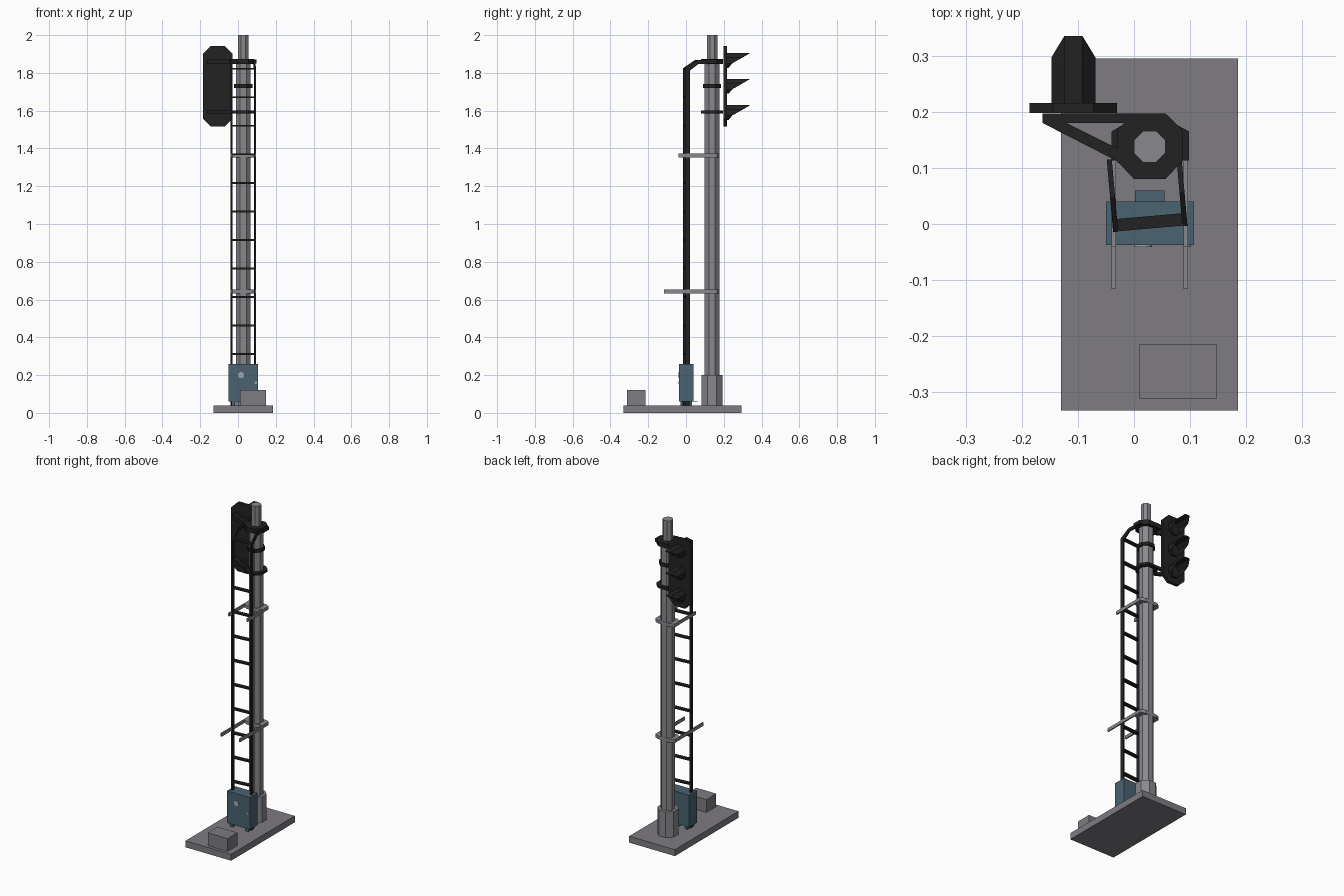
import bpy, bmesh, math
from mathutils import Vector, Matrix

if "Cube" in bpy.data.objects:
    bpy.data.objects.remove(bpy.data.objects["Cube"])


def material(name, rgb):
    m = bpy.data.materials.new(name)
    m.diffuse_color = (*rgb, 1)
    m.use_nodes = True
    m.node_tree.nodes["Principled BSDF"].inputs["Base Color"].default_value = m.diffuse_color
    return m


CONCRETE = material("concrete_grey", (0.21, 0.20, 0.22))
STEEL = material("steel_grey", (0.25, 0.25, 0.27))
BLACK = material("black", (0.016, 0.016, 0.016))
TEAL = material("cabinet_teal", (0.068, 0.125, 0.165))
PALE = material("pale_grey", (0.36, 0.40, 0.42))


def finish(name, bm, mat):
    bmesh.ops.recalc_face_normals(bm, faces=bm.faces)
    me = bpy.data.meshes.new(name)
    bm.to_mesh(me)
    bm.free()
    me.materials.append(mat)
    ob = bpy.data.objects.new(name, me)
    bpy.context.collection.objects.link(ob)
    return ob


def prism(name, pts, axis, lo, hi, mat):
    """Extrude a 2D outline along an axis (x: yz outline, y: xz, z: xy)."""
    put = {"x": lambda a, b, c: (c, a, b),
           "y": lambda a, b, c: (a, c, b),
           "z": lambda a, b, c: (a, b, c)}[axis]
    bm = bmesh.new()
    face = bm.faces.new([bm.verts.new(put(a, b, lo)) for a, b in pts])
    ext = bmesh.ops.extrude_face_region(bm, geom=[face])["geom"]
    move = Vector(put(0, 0, hi - lo))
    bmesh.ops.translate(bm, vec=move, verts=[v for v in ext if isinstance(v, bmesh.types.BMVert)])
    return finish(name, bm, mat)


def box(name, x0, x1, y0, y1, z0, z1, mat):
    return prism(name, [(x0, y0), (x1, y0), (x1, y1), (x0, y1)], "z", z0, z1, mat)


def ngon(cx, cy, apothem, n=8):
    r = apothem / math.cos(math.pi / n)
    return [(cx + r * math.cos((i + 0.5) * 2 * math.pi / n),
             cy + r * math.sin((i + 0.5) * 2 * math.pi / n)) for i in range(n)]


PX, PY = 0.028, 0.138  # pole axis

# Ground slab and block
box("base_slab", -0.13, 0.185, -0.332, 0.295, 0, 0.04, CONCRETE)
box("concrete_block", 0.01, 0.147, -0.312, -0.215, 0.04, 0.12, CONCRETE)

# Pole in three octagonal sections
for name, r, z0, z1 in (("pole_sleeve", 0.056, 0.04, 0.2),
                        ("pole", 0.039, 0.2, 1.86),
                        ("pole_top", 0.028, 1.86, 2.0)):
    prism(name, ngon(PX, PY, r), "z", z0, z1, STEEL)

# Equipment cabinet with feet, dial, lock and rear plate
box("cabinet", -0.05, 0.107, -0.037, 0.04, 0.06, 0.26, TEAL)
for x in (-0.035, 0.072):
    for y in (-0.03, 0.018):
        box("cabinet_foot", x, x + 0.02, y, y + 0.015, 0.04, 0.06, TEAL)
prism("cabinet_dial", ngon(0.016, 0.2, 0.016, 12), "y", -0.041, -0.036, PALE)
prism("cabinet_lock", ngon(0.095, 0.16, 0.007, 8), "y", -0.041, -0.036, PALE)
box("cabinet_rear_plate", 0.002, 0.054, 0.04, 0.06, 0.06, 0.064, TEAL)

# Ladder, modelled straight and then turned slightly
ladder = []
rail = [(-0.012, 0.04), (0.012, 0.04), (0.012, 1.812), (0.058, 1.848),
        (0.118, 1.848), (0.118, 1.868), (0.05, 1.868), (-0.012, 1.825)]
for s in (-1, 1):
    c = s * 0.062
    ladder.append(prism("ladder_rail", rail, "x", c - 0.0045, c + 0.0045, BLACK))
for i in range(11):
    z = 0.312 + i * 0.151
    ladder.append(box("ladder_rung", -0.062, 0.062, -0.011, 0.011, z - 0.005, z + 0.005, BLACK))
turn = Matrix.Translation((PX, 0.003, 0)) @ Matrix.Rotation(math.radians(5), 4, "Z")
for ob in ladder:
    ob.data.transform(turn)

# Grey ladder brackets on the pole
for z, y0 in ((0.642, -0.116), (1.363, -0.04)):
    for x in (-0.04, 0.088):
        box("bracket_arm", x, x + 0.008, y0, 0.165, z - 0.01, z + 0.01, STEEL)
    plate = [(-0.04, 0.115), (-0.01, 0.1), (0.066, 0.1), (0.096, 0.115),
             (0.096, 0.165), (0.07, 0.178), (-0.014, 0.178), (-0.04, 0.165)]
    prism("bracket_clamp", plate, "z", z - 0.01, z + 0.01, STEEL)

# Black pole clamps, two of them carrying the signal arms
ring = [(0, 0.08), (0.056, 0.08), (0.086, 0.112), (0.086, 0.168),
        (0.056, 0.197), (0, 0.197), (-0.03, 0.168), (-0.03, 0.112)]
for z, h in ((1.86, 0.014), (1.592, 0.008)):
    prism("signal_clamp", ring, "z", z - h, z + h, BLACK)
    prism("signal_arm", [(-0.163, 0.18), (0.0, 0.18), (0.0, 0.197), (-0.163, 0.197)],
          "z", z - h, z + h, BLACK)
    prism("signal_brace", [(-0.163, 0.18), (-0.03, 0.112), (-0.02, 0.13), (-0.12, 0.18)],
          "z", z - h, z + h, BLACK)
prism("middle_clamp", ngon(PX, PY, 0.048), "z", 1.72, 1.74, BLACK)
lug = [(-0.04, 0.113), (0.098, 0.113), (0.098, 0.165), (0.07, 0.18), (-0.014, 0.18), (-0.04, 0.165)]
prism("ladder_top_clamp", lug, "z", 1.85, 1.87, BLACK)

# Signal backboard with cut corners
x0, x1, z0, z1, c = -0.186, -0.03, 1.515, 1.943, 0.042
board = [(x0 + c, z0), (x1 - c, z0), (x1, z0 + c), (x1, z1 - c),
         (x1 - c, z1), (x0 + c, z1), (x0, z1 - c), (x0, z0 + c)]
prism("signal_backboard", board, "y", 0.198, 0.216, BLACK)

# Three octagonal hoods, cut back towards the bottom, each with a lens
HX = -0.108
for hz in (1.866, 1.729, 1.59):
    bm = bmesh.new()
    loop = ngon(0, 0, 0.039)
    back = [bm.verts.new((HX + a, 0.212, hz + b)) for a, b in loop]
    front = [bm.verts.new((HX + a, max(0.226, 0.335 - 1.65 * (0.039 - b)), hz + b)) for a, b in loop]
    for i in range(8):
        j = (i + 1) % 8
        bm.faces.new((back[i], back[j], front[j], front[i]))
    hood = finish("signal_hood", bm, BLACK)
    mod = hood.modifiers.new("wall", "SOLIDIFY")
    mod.thickness = 0.003
    prism("signal_lens", ngon(HX, hz, 0.035), "y", 0.215, 0.219, BLACK)
